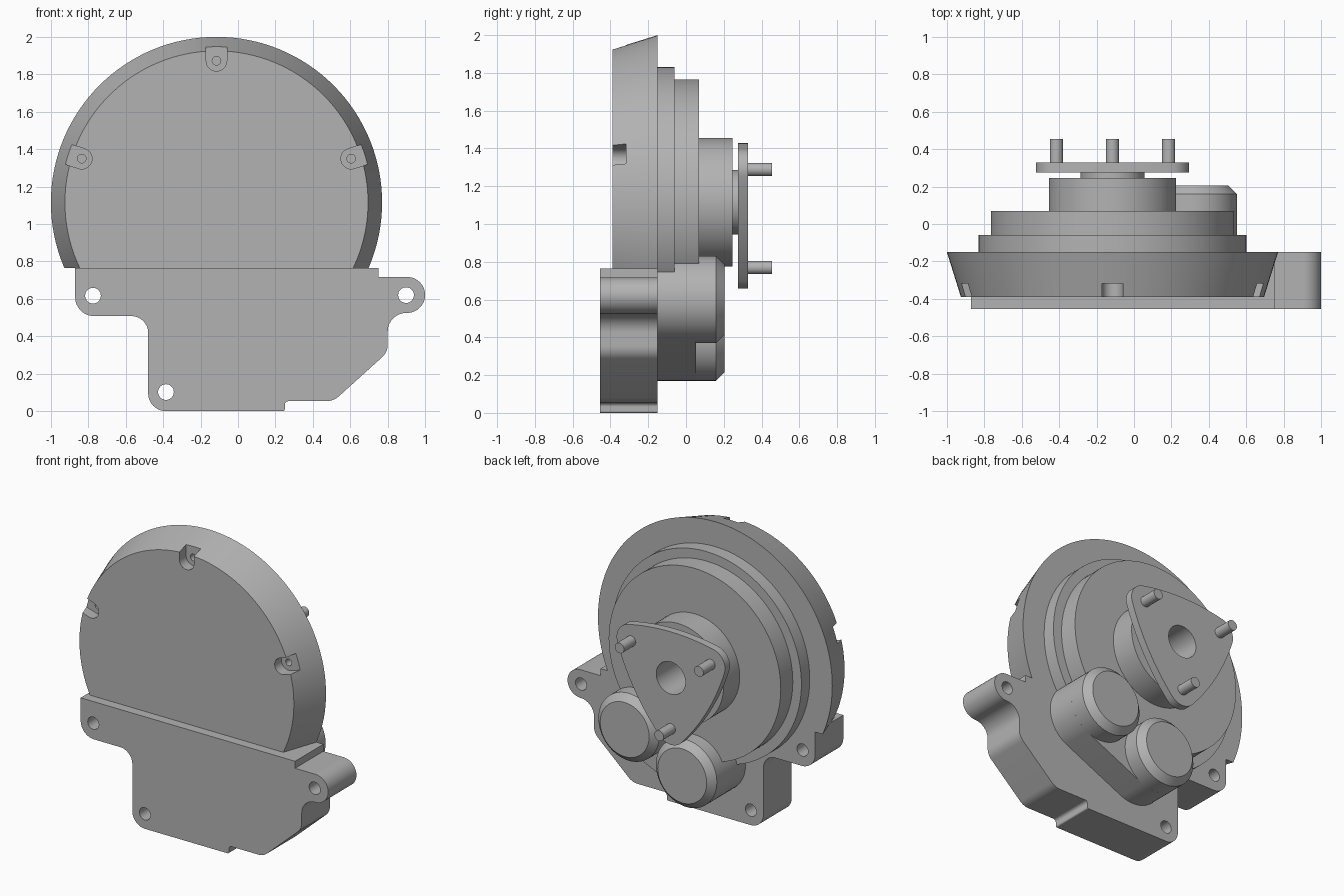
import bpy, bmesh, math
from mathutils import Vector

if "Cube" in bpy.data.objects:
    bpy.data.objects.remove(bpy.data.objects["Cube"])

CX, CZ = -0.115, 1.115          # axis of the round housing
SEG = 96

grey = bpy.data.materials.new("cast_grey")
grey.diffuse_color = (0.45, 0.45, 0.45, 1)
grey.use_nodes = True
grey.node_tree.nodes["Principled BSDF"].inputs["Base Color"].default_value = grey.diffuse_color


def finish(name, bm):
    bmesh.ops.remove_doubles(bm, verts=bm.verts, dist=1e-5)
    bmesh.ops.recalc_face_normals(bm, faces=bm.faces)
    me = bpy.data.meshes.new(name)
    bm.to_mesh(me)
    bm.free()
    me.materials.append(grey)
    ob = bpy.data.objects.new(name, me)
    bpy.context.collection.objects.link(ob)
    return ob


def prism(name, outline, y0, y1):
    """Extrude an (x, z) outline along y."""
    bm = bmesh.new()
    face = bm.faces.new([bm.verts.new((x, y0, z)) for x, z in outline])
    ext = bmesh.ops.extrude_face_region(bm, geom=[face])
    verts = [v for v in ext["geom"] if isinstance(v, bmesh.types.BMVert)]
    bmesh.ops.translate(bm, verts=verts, vec=(0, y1 - y0, 0))
    return finish(name, bm)


def lathe(name, cx, cz, profile, seg=SEG):
    """Revolve a (radius, y) profile about a y-parallel axis."""
    bm = bmesh.new()
    vs = [bm.verts.new((cx + r, y, cz)) for r, y in profile]
    edges = [bm.edges.new(p) for p in zip(vs, vs[1:])]
    bmesh.ops.spin(bm, geom=vs + edges, cent=(cx, 0, cz), axis=(0, 1, 0),
                   angle=math.tau, steps=seg, use_merge=True)
    return finish(name, bm)


def cylinder(name, x, z, r, y0, y1, seg=32):
    return lathe(name, x, z, [(0, y0), (r, y0), (r, y1), (0, y1)], seg)


def arc(cx, cz, r, a0, a1, n):
    return [(cx + r * math.cos(math.radians(a0 + (a1 - a0) * i / n)),
             cz + r * math.sin(math.radians(a0 + (a1 - a0) * i / n))) for i in range(n + 1)]


def rounded(corners, n=10):
    """Round each (x, z, radius) corner of a polygon."""
    out = []
    for i, (x, z, r) in enumerate(corners):
        p = Vector((x, z))
        if r == 0:
            out.append((x, z))
            continue
        a = (Vector(corners[i - 1][:2]) - p).normalized()
        b = (Vector(corners[(i + 1) % len(corners)][:2]) - p).normalized()
        half = a.angle(b) / 2
        c = p + (a + b).normalized() * (r / math.sin(half))
        s = p + a * (r / math.tan(half)) - c
        e = p + b * (r / math.tan(half)) - c
        for k in range(n + 1):
            d = s.lerp(e, k / n).normalized() * r
            out.append(tuple(c + d))
    return out


def cut(ob, cutters):
    for c in cutters:
        m = ob.modifiers.new("cut", "BOOLEAN")
        m.operation, m.solver, m.object = "DIFFERENCE", "EXACT", c
        bpy.context.view_layer.objects.active = ob
        bpy.ops.object.modifier_apply(modifier=m.name)
        bpy.data.objects.remove(c)


# Tapered front cover, cut flat where it meets the base
cover = lathe("front_cover", CX, CZ, [(0, -0.39), (0.81, -0.39), (0.885, -0.15), (0, -0.15)], 128)
cutters = [prism("flat_cutter", [(-2, -1), (2, -1), (2, 0.765), (-2, 0.765)], -1, 1)]

# U-shaped screw pockets with a small screw hole in each
for deg in (18, 90, 162):
    ca, sa = math.cos(math.radians(deg)), math.sin(math.radians(deg))
    x, z = CX + 0.757 * ca, CZ + 0.757 * sa
    pocket = arc(x, z, 0.055, deg + 90, deg + 270, 16)
    pocket += [(px + 0.25 * ca, pz + 0.25 * sa) for px, pz in (pocket[-1], pocket[0])]
    cutters.append(prism("pocket_cutter", pocket, -0.5, -0.317))
    cutters.append(cylinder("screw_cutter", x, z, 0.023, -0.4, -0.22, 20))
cut(cover, cutters)

# Base bracket with three through holes
base = prism("base_bracket", rounded([
    (-0.87, 0.765, 0), (0.75, 0.765, 0), (0.75, 0.717, 0),
    (1.0, 0.717, 0.096), (1.0, 0.525, 0.096), (0.80, 0.525, 0.10),
    (0.80, 0.315, 0.09), (0.51, 0.053, 0.10), (0.25, 0.053, 0.02),
    (0.25, 0.0, 0.01), (-0.48, 0.0, 0.095), (-0.48, 0.508, 0.09),
    (-0.87, 0.508, 0.10)]), -0.455, -0.15)
cut(base, [cylinder("hole_cutter", x, z, 0.042, -0.6, 0.0)
           for x, z in ((-0.775, 0.617), (0.898, 0.62), (-0.385, 0.102))])

# Stepped rear housing with hub, neck and blind bore
lathe("stepped_housing", CX, CZ, [
    (0, -0.15), (0.715, -0.15), (0.715, -0.06), (0.65, -0.06), (0.65, 0.07),
    (0.34, 0.07), (0.34, 0.245), (0.17, 0.245), (0.17, 0.275),
    (0.11, 0.275), (0.11, 0.0), (0, 0.0)])

# Three-cornered flange with bowed sides and drive pins
outline = []
for deg in (30, 150, 270):
    c, s = math.cos(math.radians(deg)), math.sin(math.radians(deg))
    px, pz = CX + 0.346 * c, CZ + 0.346 * s
    outline += arc(px, pz, 0.11, deg - 47.8, deg + 47.8, 12)
    side = math.radians(deg + 60)
    outline += arc(CX - 1.217 * math.cos(side), CZ - 1.217 * math.sin(side), 1.532,
                   deg + 60 - 12.2, deg + 60 + 12.2, 16)[1:-1]
    cylinder("drive_pin", px, pz, 0.035, 0.30, 0.455)
flange = prism("drive_flange", outline, 0.275, 0.328)
cut(flange, [cylinder("bore_cutter", CX, CZ, 0.11, 0.2, 0.4, SEG)])

# Two chamfered rear bosses and the web joining them
A, B, R = (0.32, 0.60), (-0.115, 0.40), 0.23
for x, z in (A, B):
    lathe("rear_boss", x, z, [(0, -0.15), (R, -0.15), (R, 0.16), (R - 0.045, 0.205), (0, 0.205)], 64)
tilt = math.degrees(math.atan2(A[1] - B[1], A[0] - B[0]))
prism("boss_web", arc(*A, R, tilt - 90, tilt + 90, 32) + arc(*B, R, tilt + 90, tilt + 270, 32),
      -0.15, 0.052)

# Smooth curved walls while keeping hard edges
bpy.ops.object.select_all(action="DESELECT")
for ob in bpy.context.scene.objects:
    ob.select_set(True)
    bpy.context.view_layer.objects.active = ob
bpy.ops.object.shade_smooth_by_angle(angle=math.radians(25))
